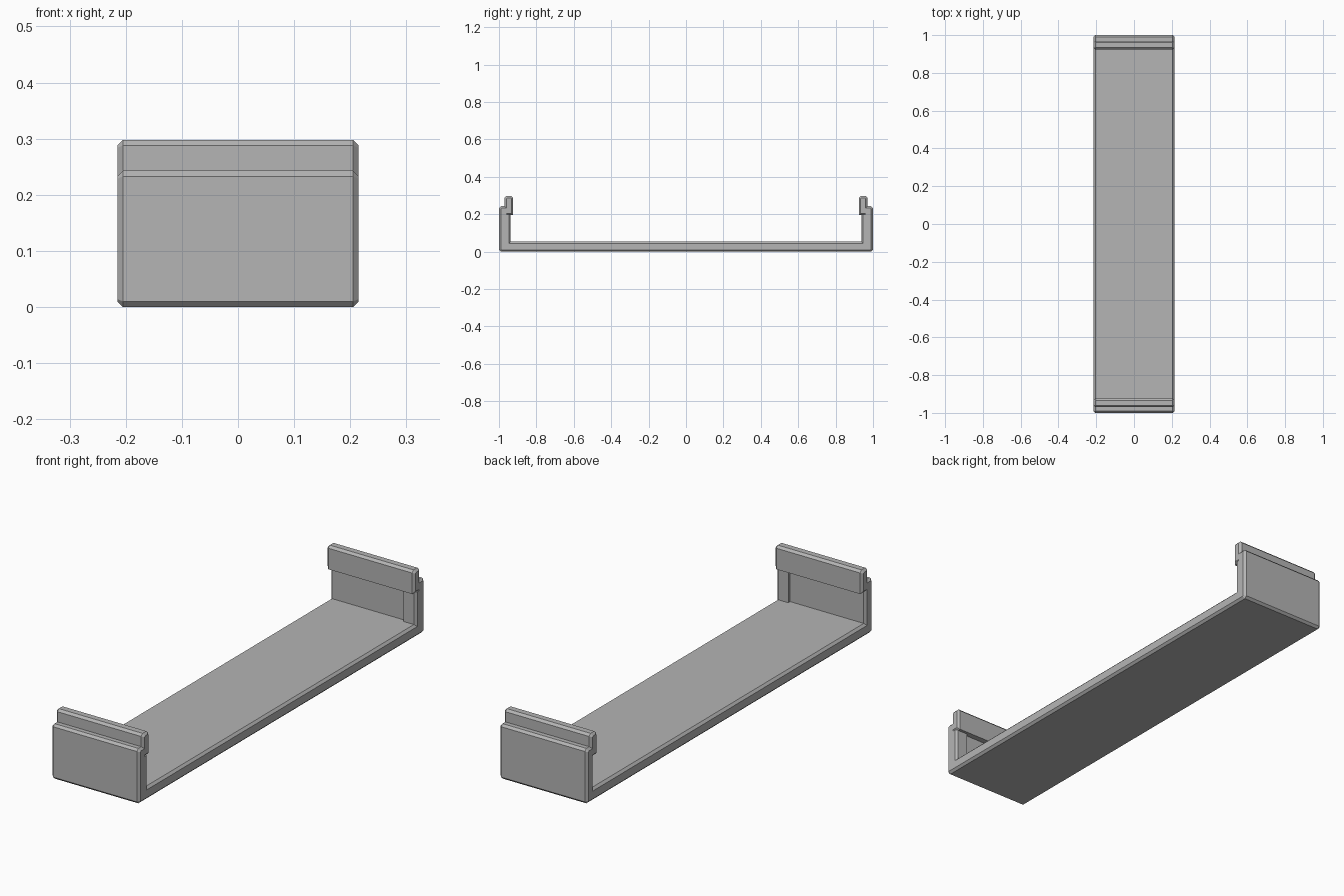
import bpy
import bmesh

cube = bpy.data.objects.get("Cube")
if cube:
    bpy.data.objects.remove(cube, do_unlink=True)

HALF_W = 0.215
CHAMFER = 0.01

grey = bpy.data.materials.new("plain grey")
grey.use_nodes = True
colour = (0.46, 0.46, 0.46, 1)
grey.diffuse_color = colour
grey.node_tree.nodes["Principled BSDF"].inputs["Base Color"].default_value = colour


def finish(bm, name):
    bmesh.ops.recalc_face_normals(bm, faces=bm.faces)
    mesh = bpy.data.meshes.new(name)
    bm.to_mesh(mesh)
    bm.free()
    mesh.materials.append(grey)
    obj = bpy.data.objects.new(name, mesh)
    bpy.context.collection.objects.link(obj)
    return obj


def extrude_x(points, x0, x1):
    """Extrude a closed (y, z) outline along x."""
    bm = bmesh.new()
    face = bm.faces.new([bm.verts.new((x0, y, z)) for y, z in points])
    new = bmesh.ops.extrude_face_region(bm, geom=[face])["geom"]
    moved = [v for v in new if isinstance(v, bmesh.types.BMVert)]
    bmesh.ops.translate(bm, verts=moved, vec=(x1 - x0, 0, 0))
    bmesh.ops.recalc_face_normals(bm, faces=bm.faces)
    return bm


# Bracket: floor, two end walls and their stepped lips in one outline.
# Outer corners are cut in the outline itself.
c = CHAMFER
half = [(1 - c, 0), (1, c), (1, 0.243 - c), (1 - c, 0.243), (0.97, 0.243),
        (0.97, 0.298 - c), (0.97 - c, 0.298), (0.924 + c, 0.298),
        (0.924, 0.298 - c), (0.924, 0.195), (0.95, 0.195), (0.95, 0.055)]
outline = half + [(-y, z) for y, z in reversed(half)]
bm = extrude_x(outline, -HALF_W, HALF_W)

# Chamfer the rims of both side faces
for cap in [f for f in bm.faces if abs(f.normal.x) > 0.9]:
    side = 1 if cap.normal.x > 0 else -1
    bmesh.ops.inset_region(bm, faces=[cap], thickness=c, use_even_offset=True)
    rim = {v for f in bm.faces if abs(f.normal.x) < 0.1 for v in f.verts
           if v.co.x * side > 0 and v not in cap.verts}
    for v in rim:
        v.co.x = side * (HALF_W - c)
finish(bm, "bracket")

# One upright rib at the same end of each inner wall
for name, s in (("front_rib", -1), ("back_rib", 1)):
    bm = extrude_x([(s * y, z) for y, z in
                    ((0.937, 0.045), (0.96, 0.045), (0.96, 0.198), (0.937, 0.198))],
                   0.155, HALF_W)
    edge = [e for e in bm.edges
            if all(v.co.x > 0.2 and abs(v.co.y) < 0.95 for v in e.verts)]
    bmesh.ops.bevel(bm, geom=edge, offset=c, segments=1, affect='EDGES')
    finish(bm, name)
